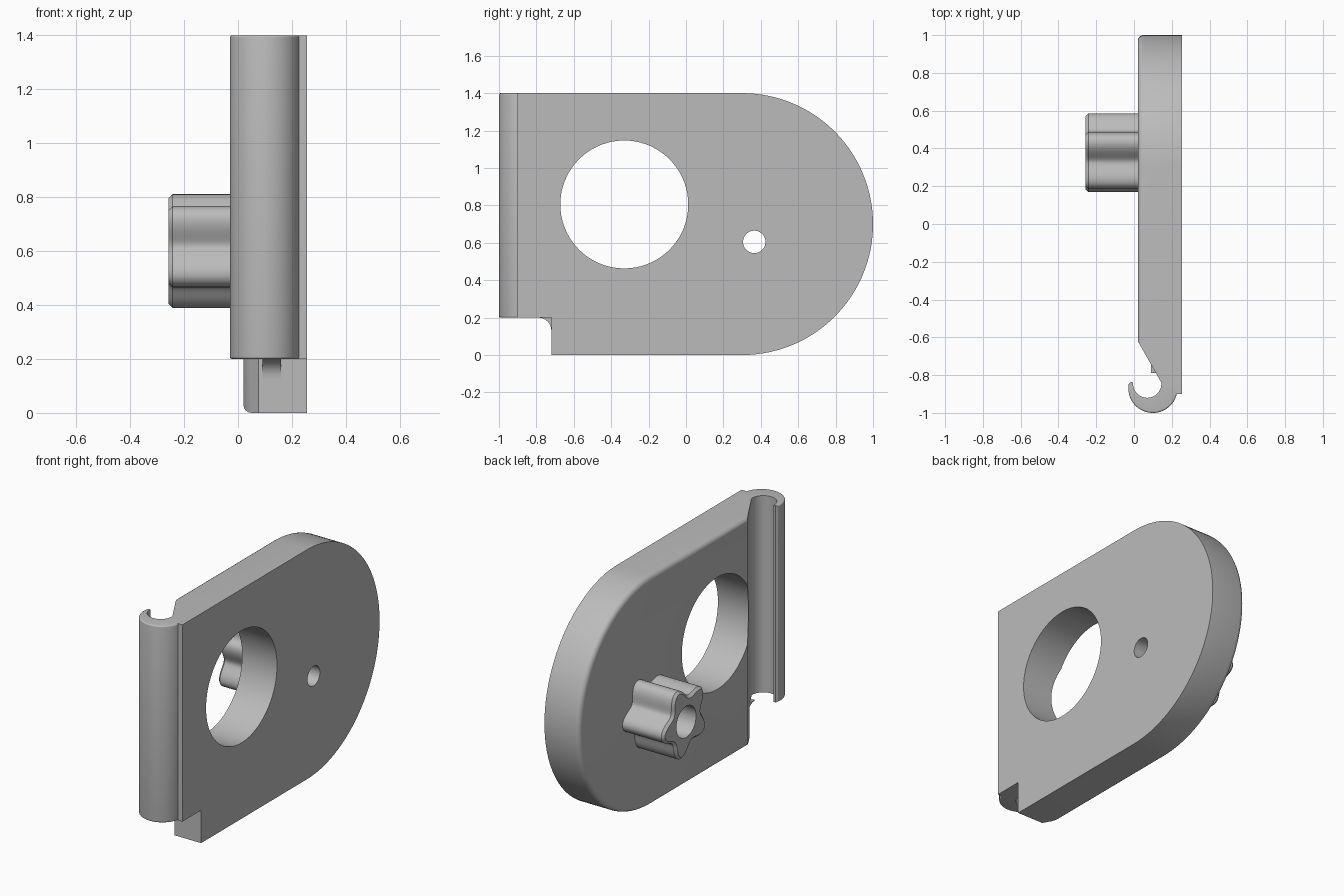
import bpy
import bmesh
from math import sin, cos, pi, radians
from mathutils import Vector

cube = bpy.data.objects.get("Cube")
if cube:
    bpy.data.objects.remove(cube, do_unlink=True)

grey = bpy.data.materials.new("plain_grey")
grey.use_nodes = True
grey.diffuse_color = (0.5, 0.5, 0.5, 1)
grey.node_tree.nodes["Principled BSDF"].inputs["Base Color"].default_value = (0.5, 0.5, 0.5, 1)


def arc(cx, cy, r, start, end, n):
    steps = [radians(start + (end - start) * i / n) for i in range(n + 1)]
    return [(cx + r * cos(a), cy + r * sin(a)) for a in steps]


def prism(name, points, axis, low, high, bevel=0, pick=None, segments=4):
    """Extrude a profile along x (points are y, z) or z (points are x, y)."""
    def place(p, h):
        return (h, *p) if axis == "x" else (*p, h)
    bm = bmesh.new()
    face = bm.faces.new([bm.verts.new(place(p, low)) for p in points])
    top = bmesh.ops.extrude_face_region(bm, geom=[face])["geom"]
    move = Vector(place((0, 0), high - low))
    bmesh.ops.translate(bm, vec=move, verts=[v for v in top if isinstance(v, bmesh.types.BMVert)])
    bmesh.ops.recalc_face_normals(bm, faces=bm.faces)
    if bevel:
        edges = [e for e in bm.edges if pick(*[v.co for v in e.verts])]
        bmesh.ops.bevel(bm, geom=edges, offset=bevel, segments=segments,
                        profile=0.5, affect="EDGES", clamp_overlap=True)
    mesh = bpy.data.meshes.new(name)
    bm.to_mesh(mesh)
    bm.free()
    mesh.materials.append(grey)
    obj = bpy.data.objects.new(name, mesh)
    bpy.context.collection.objects.link(obj)
    return obj


def activate(obj):
    bpy.ops.object.select_all(action="DESELECT")
    obj.select_set(True)
    bpy.context.view_layer.objects.active = obj


def cut(obj, cutter):
    activate(obj)
    mod = obj.modifiers.new("cut", "BOOLEAN")
    mod.operation = "DIFFERENCE"
    mod.solver = "EXACT"
    mod.object = cutter
    bpy.ops.object.modifier_apply(modifier=mod.name)


INNER, OUTER = 0.02, 0.255      # faces of the plate
PIN_Y, PIN_Z = 0.365, 0.605     # centre of the knob

# Plate with a round end, softened around its inner face
outline = [(-0.9, 0.2), (-0.72, 0.2), (-0.72, 0)] + arc(0.3, 0.7, 0.7, -90, 90, 64) + [(-0.9, 1.4)]
plate = prism("plate", outline, "x", INNER, OUTER, 0.03,
              lambda a, b: max(a.x, b.x) < INNER + 0.001 and max(a.y, b.y) > -0.71)

# Round knob with five lobes and a chamfered end
lobes = []
for i in range(120):
    a = 2 * pi * i / 120
    r = 0.185 + 0.035 * cos(5 * (a - radians(139)))
    lobes.append((PIN_Y + r * cos(a), PIN_Z + r * sin(a)))
knob = prism("lobed_knob", lobes, "x", -0.257, INNER + 0.01, 0.015,
             lambda a, b: max(a.x, b.x) < -0.25, 1)

# Cutters: slanted throat beside the hook, window, pin hole, knob bore
throat = prism("throat_cutter", [(-0.1, -0.409), (INNER, -0.62), (0.145, -0.84), (0.145, -0.95), (-0.1, -0.95)],
               "z", -0.1, 1.5)
window = prism("window_cutter", arc(-0.33, 0.805, 0.342, 0, 355, 71), "x", -0.1, 0.4)
pin_hole = prism("pin_hole_cutter", arc(PIN_Y, PIN_Z, 0.06, 0, 350, 35), "x", -0.4, 0.4)
bore = prism("bore_cutter", arc(PIN_Y, PIN_Z, 0.095, 0, 350, 35), "x", -0.4, INNER)
for cutter in (throat, window, pin_hole):
    cut(plate, cutter)
for cutter in (pin_hole, bore):
    cut(knob, cutter)
for cutter in (throat, window, pin_hole, bore):
    bpy.data.objects.remove(cutter, do_unlink=True)

# Curled hook running along the front edge
section = arc(0.07, -0.845, 0.075, 10, -185, 32) + [(-0.018, -0.836), (-0.028, -0.848)]
section += arc(0.1, -0.87, 0.13, 177, 357, 36)
hook = prism("hook", section, "z", 0.2, 1.4, 0.015,
             lambda a, b: abs(a.z - b.z) < 0.001 and min((p - Vector((0.1, -0.87, p.z))).length
                                                       for p in (a, b)) > 0.125 and max(a.y, b.y) < -0.84)

# Small concave web under the hook
web_points = [(-0.715, 0.205), (-0.79, 0.205)] + arc(-0.79, 0.13, 0.07, 90, 0, 10) + [(-0.715, 0.13)]
web = prism("corner_web", web_points, "x", 0.09, 0.16)

for obj in (plate, knob, hook, web):
    activate(obj)
    bpy.ops.object.shade_smooth_by_angle(angle=radians(30))
